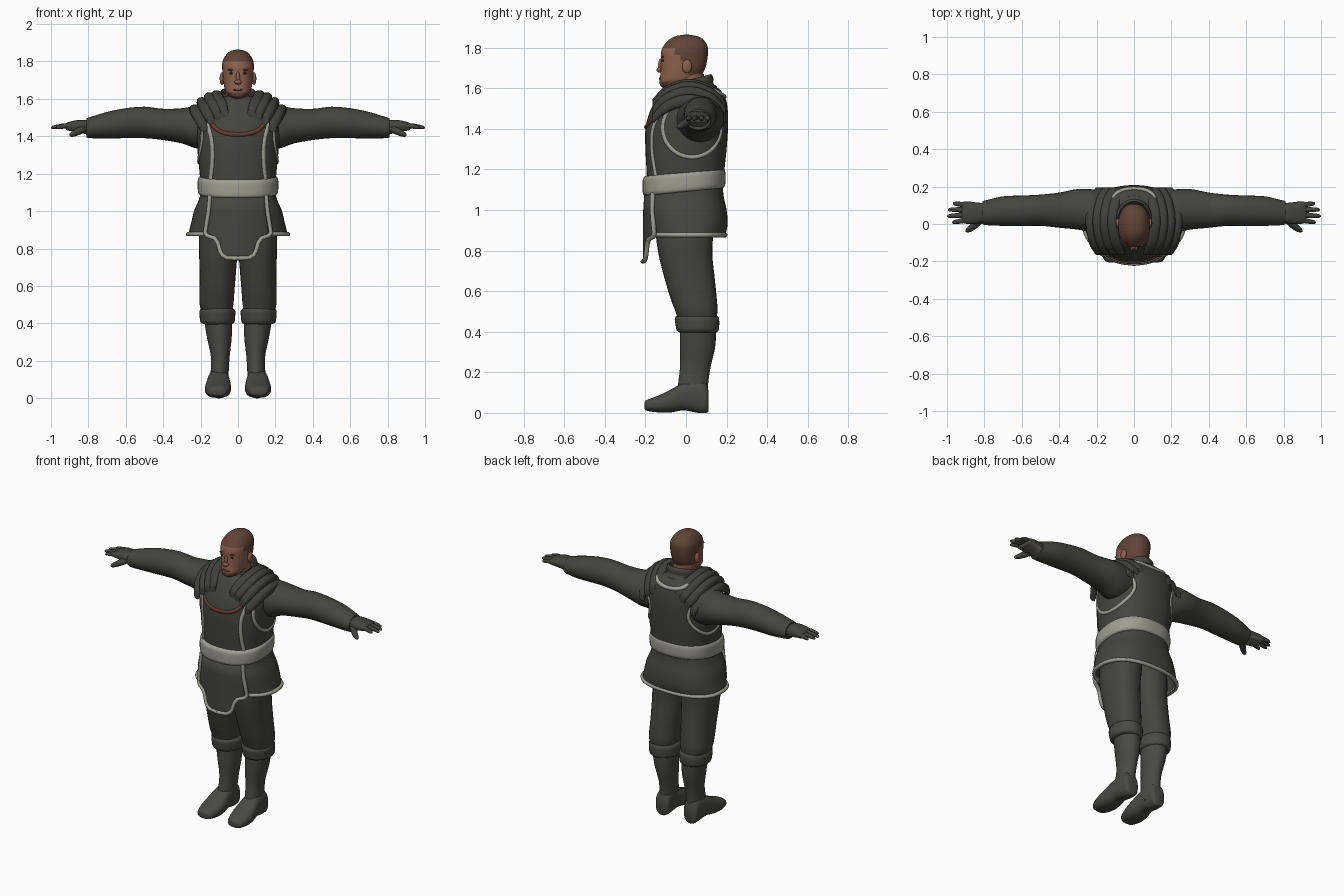
import bpy, bmesh, math
from mathutils import Vector
from mathutils.bvhtree import BVHTree

if "Cube" in bpy.data.objects:
    bpy.data.objects.remove(bpy.data.objects["Cube"])

def material(name, r, g, b):
    m = bpy.data.materials.new(name)
    m.diffuse_color = (r, g, b, 1)
    m.use_nodes = True
    m.node_tree.nodes["Principled BSDF"].inputs["Base Color"].default_value = m.diffuse_color
    return m

CLOTH = material("dark cloth", 0.058, 0.060, 0.047)
BOOT = material("boot leather", 0.066, 0.068, 0.055)
PLATE = material("shoulder leather", 0.050, 0.050, 0.043)
GREY = material("pale grey trim", 0.34, 0.34, 0.28)
RED = material("rust trim", 0.13, 0.043, 0.026)
SKIN = material("skin", 0.27, 0.12, 0.075)
HAIR = material("short hair", 0.12, 0.058, 0.038)
GLOVE = material("glove", 0.055, 0.055, 0.048)
PALM = material("glove palm", 0.13, 0.125, 0.11)
DARK = material("eye dark", 0.02, 0.015, 0.012)

def smooth_rows(secs, steps):
    """Catmull-Rom interpolation of section rows."""
    out = []
    for i in range(len(secs) - 1):
        a, b, c, d = (secs[min(max(i + k, 0), len(secs) - 1)] for k in (-1, 0, 1, 2))
        for s in range(steps):
            t = s / steps
            out.append([q + 0.5 * t * (r - p + t * (2*p - 5*q + 4*r - w + t * (3*(q - r) + w - p)))
                        for p, q, r, w in zip(a, b, c, d)])
    return out + [list(secs[-1])]

def loft(name, axis, secs, mats, n=32, p=2.0, steps=4, caps=True, mirror=False,
         solid=0, rule=None, shear=0):
    """Skin rows of (t, u0, u1, v0, v1) superellipses along an axis."""
    bm = bmesh.new()
    rings = []
    for t, u0, u1, v0, v1 in smooth_rows(secs, steps):
        ring = []
        for k in range(n):
            a = 2 * math.pi * k / n
            c, s = math.cos(a), math.sin(a)
            u = (u0 + u1) / 2 + (u1 - u0) / 2 * math.copysign(abs(c) ** (2 / p), c)
            v = (v0 + v1) / 2 + (v1 - v0) / 2 * math.copysign(abs(s) ** (2 / p), s)
            co = {"x": (t, u, v), "y": (u, t, v), "z": (u, v, t)}[axis]
            ring.append(bm.verts.new((co[0], co[1], co[2] + shear * co[1])))
        rings.append(ring)
    for a, b in zip(rings, rings[1:]):
        for k in range(n):
            bm.faces.new((a[k], a[(k + 1) % n], b[(k + 1) % n], b[k]))
    if caps:
        bm.faces.new(rings[0])
        bm.faces.new(rings[-1])
    bmesh.ops.recalc_face_normals(bm, faces=bm.faces)
    return finish(name, bm, mats, mirror, solid, rule)

def finish(name, bm, mats, mirror=False, solid=0, rule=None):
    if rule:
        bm.normal_update()
        for f in bm.faces:
            f.material_index = rule(f.calc_center_median(), f.normal)
    me = bpy.data.meshes.new(name)
    bm.to_mesh(me)
    bm.free()
    ob = bpy.data.objects.new(name, me)
    bpy.context.collection.objects.link(ob)
    for m in mats:
        me.materials.append(m)
    if mirror:
        ob.modifiers.new("mirror", "MIRROR").use_mirror_merge = False
    if solid:
        ob.modifiers.new("thickness", "SOLIDIFY").thickness = solid
    return ob

def blob(name, loc, size, mat, mirror=False):
    bm = bmesh.new()
    bmesh.ops.create_uvsphere(bm, u_segments=16, v_segments=10, radius=1)
    for v in bm.verts:
        v.co = Vector((v.co[i] * size[i] + loc[i] for i in range(3)))
    return finish(name, bm, [mat], mirror)

def tube(name, paths, r, mat, radii=None, mirror=False, cyclic=False):
    cu = bpy.data.curves.new(name, "CURVE")
    cu.dimensions = "3D"
    cu.bevel_depth, cu.bevel_resolution, cu.use_fill_caps = r, 3, True
    cu.materials.append(mat)
    for path in paths + ([[(-x, y, z) for x, y, z in q] for q in paths] if mirror else []):
        sp = cu.splines.new("POLY")
        sp.points.add(len(path) - 1)
        sp.use_cyclic_u = cyclic
        for i, co in enumerate(path):
            sp.points[i].co = (*co, 1)
            sp.points[i].radius = radii[i] if radii else 1
    ob = bpy.data.objects.new(name, cu)
    bpy.context.collection.objects.link(ob)

def sym(rows):
    return [(t, -r, r, a, b) for t, r, a, b in rows]

# Tunic body and skirt
torso = loft("tunic_body", "z", sym([
    (1.06, .195, -.19, .18), (1.2, .205, -.195, .19), (1.3, .215, -.2, .2), (1.4, .22, -.2, .207),
    (1.48, .22, -.18, .207), (1.55, .205, -.145, .195), (1.6, .14, -.11, .16), (1.615, .08, -.08, .12)]),
    [CLOTH], n=48, p=2.4)
loft("tunic_skirt", "z", sym([
    (1.12, .195, -.19, .18), (1.06, .21, -.195, .187), (1.0, .235, -.2, .2), (.93, .252, -.185, .205),
    (.868, .268, -.165, .192)]), [CLOTH], n=48, p=2.4, caps=False, solid=.01)
hem = []
for k in range(64):
    c, s = math.cos(k * math.pi / 32), math.sin(k * math.pi / 32)
    hem.append((.267 * math.copysign(abs(c) ** .83, c), .0135 + .179 * math.copysign(abs(s) ** .83, s), .877))
tube("skirt_hem_trim", [hem], .012, GREY, cyclic=True)
loft("belt", "z", sym([
    (1.09, .2, -.2, .18), (1.1, .213, -.212, .192), (1.14, .216, -.214, .195),
    (1.175, .213, -.212, .192), (1.187, .2, -.2, .18)]), [GREY], n=48, p=2.4, steps=3, shear=.1)

# Hanging front panel with its edge trim
edge = [(1.085, .15), (1.0, .157), (.94, .167), (.885, .176), (.868, .165), (.855, .125),
        (.83, .108), (.79, .097), (.765, .085), (.75, .06), (.747, .0)]
def panel_point(x, z):
    return (x, -.205 - .007 * min(1, (1.085 - z) / .1) + 1.8 * x * x, z)
bm = bmesh.new()
rows = [[bm.verts.new(panel_point(w * (k / 6 - 1), z)) for k in range(13)] for z, w in edge[:-1]]
for a, b in zip(rows, rows[1:]):
    for k in range(12):
        bm.faces.new((a[k], b[k], b[k + 1], a[k + 1]))
finish("front_panel", bm, [CLOTH], solid=.008)
tube("front_panel_trim", [[panel_point(w, z) for z, w in edge]], .012, GREY, mirror=True)

# Trims snapped onto the tunic
tree = BVHTree.FromPolygons([v.co for v in torso.data.vertices],
                            [tuple(f.vertices) for f in torso.data.polygons])
def snap(origin, direction):
    loc, nor, *_ = tree.ray_cast(Vector(origin), Vector(direction))
    if loc is None:
        loc, nor, *_ = tree.find_nearest(Vector(origin) + Vector(direction) * .85)
    return tuple(loc - nor * .005)

chest = smooth_rows([(.185, 1.56), (.165, 1.47), (.142, 1.38), (.137, 1.28), (.148, 1.16)], 6)
tube("chest_trim", [[snap((x, -1, z), (0, 1, 0)) for x, z in chest]], .013, GREY, mirror=True)
hole = [(.03 + .145 * math.cos(a), 1.405 + .145 * math.sin(a))
        for a in (k * math.pi / 24 for k in range(48))]
tube("armhole_trim", [[snap((1, y, z), (-1, 0, 0)) for y, z in hole]], .012, GREY, mirror=True, cyclic=True)
arc = [k * math.pi / 24 for k in range(25)]
tube("chest_arc_trim", [[snap((math.copysign(.155 * abs(math.cos(a)) ** .8, math.cos(a)), -1,
                               1.535 - .125 * math.sin(a) ** .8), (0, 1, 0)) for a in arc]], .013, RED)
tube("back_neck_trim", [[snap((.11 * math.cos(a), 1, 1.595 - .035 * math.sin(a)), (0, -1, 0))
                         for a in arc]], .014, GREY)

# Standing collar
loft("collar", "z", sym([
    (1.53, .125, -.135, .15), (1.565, .122, -.135, .152), (1.585, .1, -.105, .135), (1.61, .1, -.1, .135),
    (1.63, .094, -.09, .128), (1.632, .084, -.08, .118), (1.59, .078, -.075, .11)]), [CLOTH],
    shear=.28, steps=3)

# Layered shoulder plates
for i in range(4):
    secs = []
    for k in range(9):
        s = k / 4 - 1
        w = .03 if abs(s) < 1 else .02
        x = .115 + .038 * i - .045 * s * s
        z = 1.62 - .004 * i - .007 * i * i - .085 * s * s
        secs.append((.015 + .18 * s, x - w, x + w, z - .035, z + .025 if abs(s) < 1 else z + .01))
    loft(f"shoulder_plate_{i + 1}", "y", secs, [PLATE], n=20, p=2.6, steps=3, mirror=True)

# Sleeves
loft("sleeve", "x", [
    (.14, -.05, .17, 1.34, 1.55), (.22, -.045, .185, 1.335, 1.562), (.3, -.03, .187, 1.362, 1.55),
    (.4, -.02, .168, 1.38, 1.547), (.5, -.01, .157, 1.39, 1.558), (.6, -.012, .152, 1.39, 1.55),
    (.7, -.01, .148, 1.388, 1.53), (.79, -.006, .127, 1.39, 1.503), (.81, .0, .122, 1.395, 1.497)],
    [CLOTH], n=28, mirror=True)

# Gloves
loft("glove_palm", "x", [
    (.79, .01, .11, 1.405, 1.487), (.84, .0, .115, 1.418, 1.488), (.885, .0, .12, 1.427, 1.482),
    (.915, .006, .118, 1.432, 1.472), (.922, .02, .105, 1.44, 1.465)], [GLOVE, PALM], n=24, p=2.5,
    mirror=True, rule=lambda c, nrm: int(nrm.z < -.4))
fingers = []
for y0, y1, tip in ((.022, .008, .972), (.049, .042, 1.0), (.076, .077, .995), (.101, .11, .968)):
    fingers.append([(.89 + (tip - .89) * t, y0 + (y1 - y0) * t, 1.457 - .012 * t * t)
                    for t in (0, .4, .75, .93, 1)])
tube("glove_fingers", fingers, .014, GLOVE, (1, 1, .85, .65, .2), mirror=True)
tube("glove_thumb", [[(.82, .02, 1.44), (.85, -.005, 1.428), (.875, -.026, 1.415), (.893, -.036, 1.407),
                      (.9, -.04, 1.404)]], .018, GLOVE, (1, 1.1, .9, .65, .2), mirror=True)

# Trousers, knee cuffs and boots
loft("trouser_leg", "z", [
    (.43, .04, .185, -.03, .145), (.5, .025, .205, -.052, .155), (.56, .02, .206, -.075, .152),
    (.66, .012, .205, -.105, .142), (.78, .002, .208, -.135, .13), (.9, -.01, .208, -.15, .135),
    (1.02, -.01, .19, -.15, .14)], [CLOTH], p=2.2, mirror=True)
loft("knee_cuff", "z", [
    (.395, .035, .18, -.03, .145), (.405, .02, .2, -.045, .16), (.437, .015, .205, -.052, .164),
    (.468, .015, .205, -.055, .162), (.482, .03, .19, -.04, .15)], [BOOT], steps=3, mirror=True)
loft("boot_shaft", "z", [
    (.05, .05, .155, -.04, .105), (.13, .05, .147, -.04, .108), (.22, .045, .145, -.03, .12),
    (.32, .034, .165, -.03, .143), (.42, .03, .182, -.03, .15)], [BOOT], mirror=True)
loft("boot_foot", "y", [
    (-.205, .085, .135, .022, .05), (-.192, .06, .16, .01, .064), (-.13, .04, .176, .002, .088),
    (-.07, .038, .173, .003, .118), (-.01, .045, .163, .012, .15), (.06, .05, .155, .0, .165),
    (.1, .055, .15, .0, .145), (.112, .07, .135, .01, .1)], [BOOT], n=28, p=2.5, mirror=True)

# Neck and head; hair and stubble chosen by position
loft("neck", "z", sym([(1.54, .07, -.06, .09), (1.6, .068, -.065, .088), (1.67, .066, -.06, .088)]), [SKIN])
def head_rule(c, nrm):
    if c.z > 1.80 or (c.y > -.055 and c.z > 1.768) or (c.y > -.02 and c.z > 1.73) \
            or (c.y > .015 and c.z > 1.665):
        return 1
    return int(c.y < -.085 and c.z < 1.632)
loft("head", "z", sym([
    (1.603, .025, -.115, -.05), (1.615, .048, -.128, .0), (1.64, .067, -.13, .05), (1.67, .075, -.126, .08),
    (1.70, .08, -.124, .095), (1.74, .083, -.123, .105), (1.78, .085, -.122, .108), (1.81, .079, -.11, .105),
    (1.84, .06, -.082, .085), (1.857, .036, -.05, .055), (1.864, .006, -.012, .012)]),
    [SKIN, HAIR], n=48, p=2.25, steps=5, rule=head_rule)
blob("ear", (.086, .005, 1.708), (.012, .024, .034), SKIN, True)
blob("nose_bridge", (0, -.125, 1.712), (.011, .013, .034), SKIN)
blob("nose_tip", (0, -.13, 1.69), (.02, .015, .013), SKIN)
blob("eye", (.034, -.114, 1.737), (.014, .005, .006), DARK, True)
blob("eyebrow", (.036, -.115, 1.755), (.02, .006, .005), HAIR, True)
blob("mouth", (0, -.127, 1.648), (.026, .007, .006), HAIR)

# Smooth shading that keeps real edges
bpy.ops.object.select_all(action="DESELECT")
for ob in bpy.context.scene.objects:
    if ob.type == "MESH":
        ob.select_set(True)
        bpy.context.view_layer.objects.active = ob
bpy.ops.object.shade_smooth_by_angle(angle=math.radians(45))
